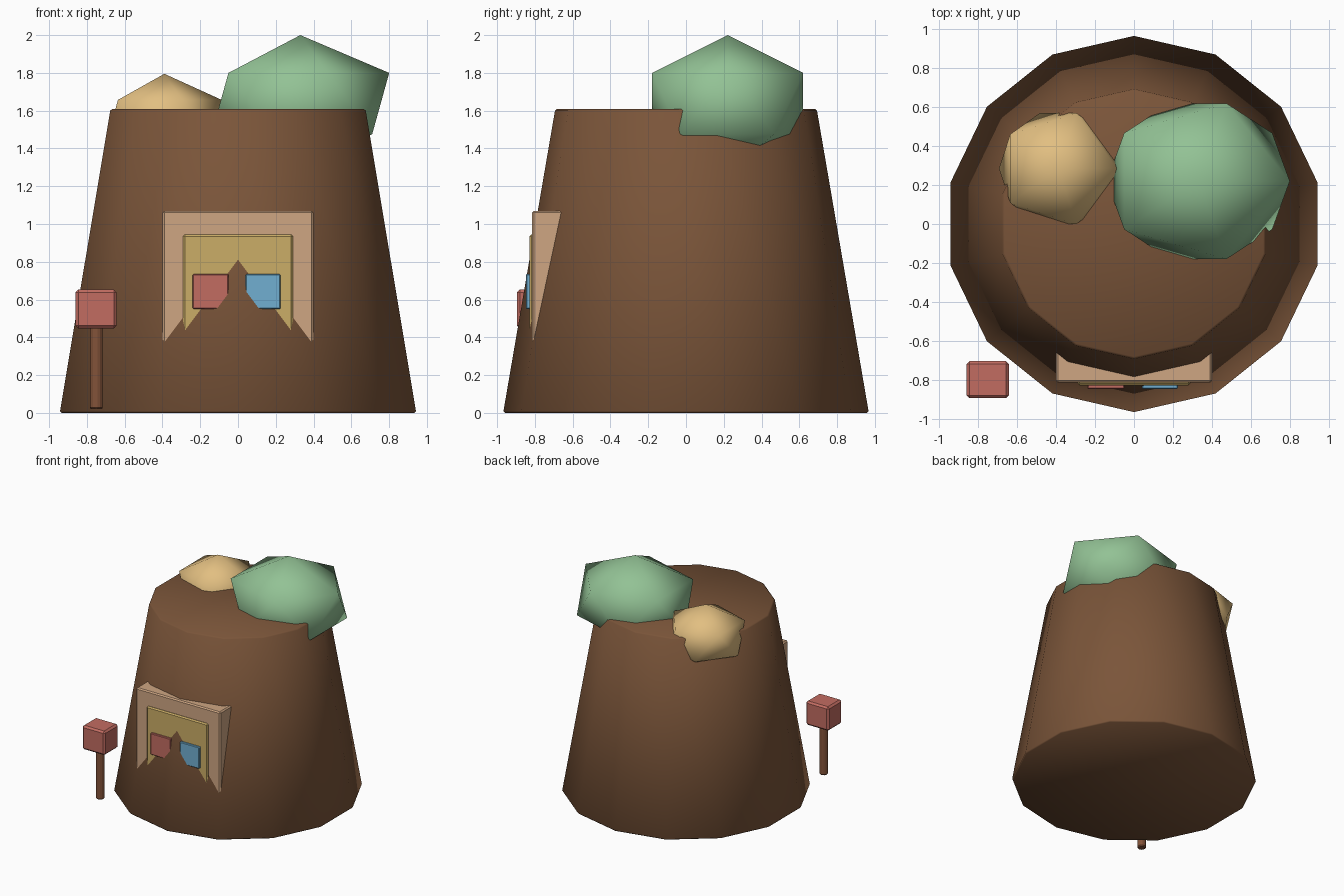
import bpy

cube = bpy.data.objects.get("Cube")
if cube:
    bpy.data.objects.remove(cube, do_unlink=True)


def material(name, rgb):
    m = bpy.data.materials.new(name)
    m.use_nodes = True
    m.diffuse_color = (*rgb, 1)
    m.node_tree.nodes["Principled BSDF"].inputs["Base Color"].default_value = (*rgb, 1)
    return m


BROWN = material("bark brown", (0.195, 0.09, 0.041))
POST = material("post brown", (0.23, 0.088, 0.042))
GREEN = material("leaf green", (0.29, 0.54, 0.30))
TAN = material("straw tan", (0.76, 0.52, 0.22))
WOOD = material("pale wood", (0.62, 0.38, 0.225))
YELLOW = material("door yellow", (0.60, 0.42, 0.135))
RED = material("brick red", (0.54, 0.15, 0.12))
BLUE = material("sky blue", (0.165, 0.43, 0.64))


def finish(name, mat, smooth=False, bevel=0.0):
    """Name, colour and shade the active object, with softened edges."""
    ob = bpy.context.object
    ob.name = name
    ob.data.materials.append(mat)
    if smooth:
        bpy.ops.object.shade_smooth()
    if bevel:
        mod = ob.modifiers.new("edge bevel", "BEVEL")
        mod.width = bevel
        mod.segments = 1
        mod.limit_method = "ANGLE"
    return ob


def box(name, mat, x, y, z, bevel=0.01):
    """Box from (min, max) ranges on each axis."""
    ranges = (x, y, z)
    bpy.ops.mesh.primitive_cube_add(size=1, location=[(a + b) / 2 for a, b in ranges])
    ob = bpy.context.object
    size = [b - a for a, b in ranges]
    for v in ob.data.vertices:
        v.co = [c * s for c, s in zip(v.co, size)]
    return finish(name, mat, bevel=bevel)


def bush(name, mat, centre, radii):
    """Stretched low-poly ball."""
    bpy.ops.mesh.primitive_ico_sphere_add(subdivisions=1, radius=1, location=centre)
    for v in bpy.context.object.data.vertices:
        v.co = [c * r for c, r in zip(v.co, radii)]
    return finish(name, mat, smooth=True)


# Tapered stump
bpy.ops.mesh.primitive_cone_add(vertices=14, radius1=0.968, radius2=0.692,
                                depth=1.61, location=(0, 0, 0.805))
finish("stump", BROWN, smooth=True, bevel=0.01)

# Bushes on top
bush("large_bush", GREEN, (0.33, 0.22, 1.638), (0.526, 0.47, 0.362))
bush("small_bush", TAN, (-0.39, 0.285, 1.545), (0.34, 0.335, 0.25))

# Doorway panels, each standing a little further out of the stump
box("door_frame", WOOD, (-0.4, 0.4), (-0.815, -0.6), (0.2, 1.07))
box("door", YELLOW, (-0.29, 0.29), (-0.829, -0.65), (0.25, 0.945))
box("right_window", RED, (-0.24, -0.05), (-0.848, -0.75), (0.55, 0.735), 0.005)
box("left_window", BLUE, (0.04, 0.225), (-0.848, -0.75), (0.55, 0.735), 0.005)

# Mailbox on its post
bpy.ops.mesh.primitive_cylinder_add(vertices=8, radius=0.037, depth=0.46,
                                    location=(-0.75, -0.8, 0.25))
finish("mailbox_post", POST, bevel=0.008)
box("mailbox", RED, (-0.86, -0.642), (-0.895, -0.705), (0.447, 0.653), 0.015)
